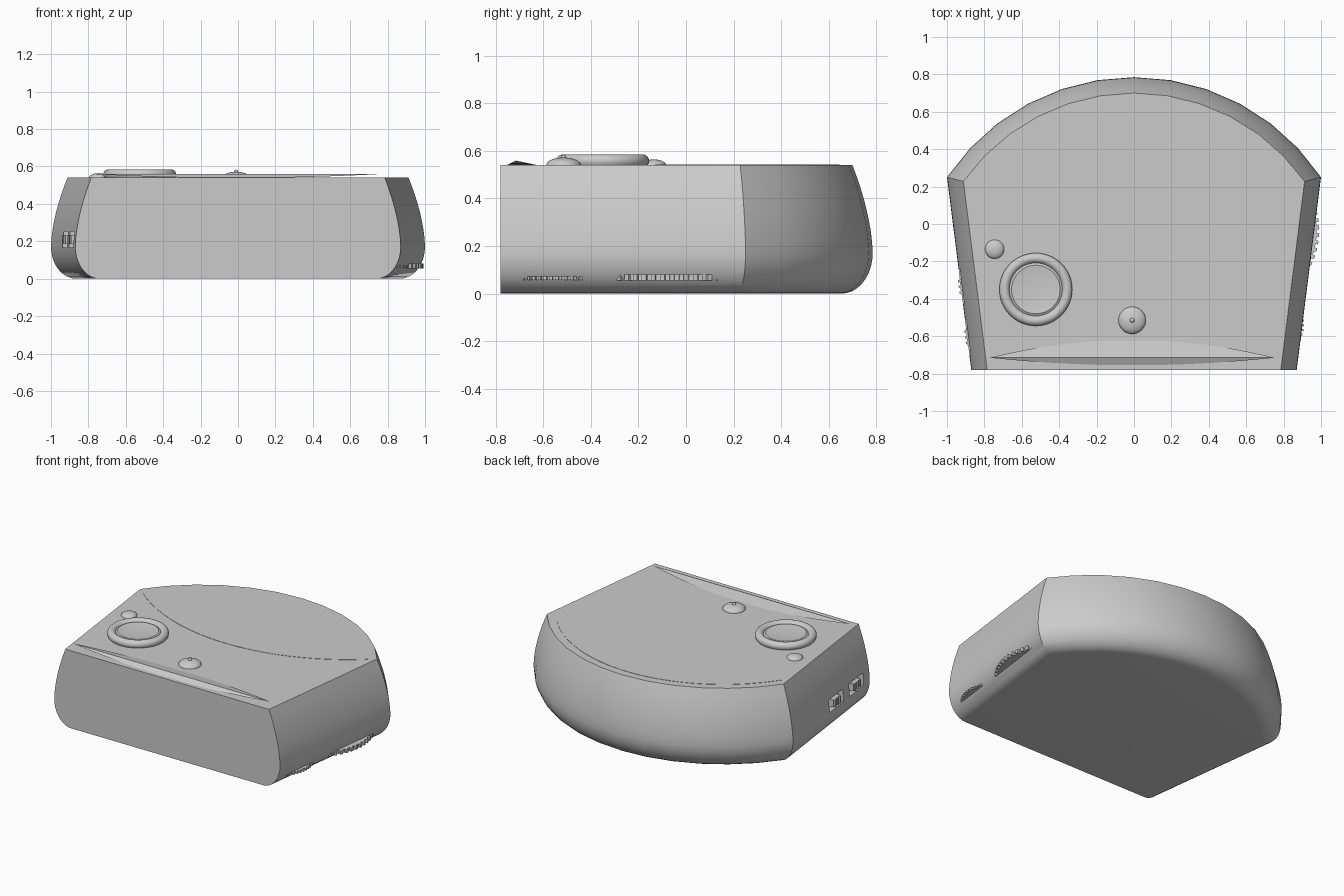
import bpy, bmesh, math
from mathutils import Vector, Matrix

cube = bpy.data.objects.get("Cube")
if cube:
    bpy.data.objects.remove(cube, do_unlink=True)

grey = bpy.data.materials.new("plain grey")
grey.use_nodes = True
COLOR = (0.6, 0.6, 0.6, 1)
grey.diffuse_color = COLOR
grey.node_tree.nodes["Principled BSDF"].inputs["Base Color"].default_value = COLOR

TOP = 0.54
FRONT = -0.78
SLOPE = 0.126       # how much the sides flare towards the back
ARC_Y = -0.417      # centre of the rounded back
ARC_R = 1.202


def finish(name, bm, angle=30):
    bmesh.ops.recalc_face_normals(bm, faces=bm.faces)
    mesh = bpy.data.meshes.new(name)
    bm.to_mesh(mesh)
    bm.free()
    mesh.materials.append(grey)
    obj = bpy.data.objects.new(name, mesh)
    bpy.context.collection.objects.link(obj)
    smooth(obj, angle)
    return obj


def smooth(obj, angle):
    bpy.ops.object.select_all(action='DESELECT')
    obj.select_set(True)
    bpy.context.view_layer.objects.active = obj
    bpy.ops.object.shade_smooth_by_angle(angle=math.radians(angle))


def loft(name, rings, angle=30):
    """Skin a stack of equal closed rings and cap both ends."""
    bm = bmesh.new()
    rows = [[bm.verts.new(p) for p in ring] for ring in rings]
    n = len(rows[0])
    for a, b in zip(rows, rows[1:]):
        for i in range(n):
            j = (i + 1) % n
            bm.faces.new((a[i], a[j], b[j], b[i]))
    bm.faces.new(rows[0])
    bm.faces.new(rows[-1])
    return finish(name, bm, angle)


def lathe(name, x, y, profile, segments=40):
    rings = []
    for r, z in profile:
        rings.append([(x + r * math.cos(k * math.tau / segments),
                       y + r * math.sin(k * math.tau / segments), z)
                      for k in range(segments)])
    return loft(name, rings, 35)


def outline(d, z):
    """Fan-shaped body outline pulled in by d."""
    r = ARC_R - d
    side = 0.87 - d
    a = side + SLOPE * (ARC_Y - FRONT)
    q = 1 + SLOPE ** 2
    u = (-a * SLOPE + math.sqrt((a * SLOPE) ** 2 - q * (a * a - r * r))) / q
    half = math.atan2(a + SLOPE * u, u)
    arc = [half * (1 - k / 6) for k in range(13)]
    back = [(r * math.sin(t), ARC_Y + r * math.cos(t), z) for t in arc]
    return [(side, FRONT, z)] + back + [(-side, FRONT, z)]


# Body: rounded underside, widest low down, leaning in towards the top
rings = []
for k in range(10):
    t = math.pi / 2 * k / 9
    rings.append(outline(0.13 * (1 - math.sin(t)), 0.17 * (1 - math.cos(t))))
for k in range(1, 9):
    t = k / 8
    rings.append(outline(0.085 * t ** 1.7, 0.17 + (TOP - 0.17) * t))
body = loft("body", rings)

# Side frames: local x points outward, local y runs along the side wall
tilt = math.atan(SLOPE)


def side_frame(sign, y, z, inset=0):
    x = 0.87 - inset + SLOPE * (y - FRONT)
    return Matrix.Translation((sign * x, y, z)) @ Matrix.Rotation(-sign * tilt, 4, 'Z')


def side_box(name, sign, y, z, size, shift):
    bm = bmesh.new()
    bmesh.ops.create_cube(bm, size=1)
    bmesh.ops.scale(bm, vec=size, verts=bm.verts)
    bmesh.ops.translate(bm, vec=(sign * shift, 0, 0), verts=bm.verts)
    bm.transform(side_frame(sign, y, z))
    return finish(name, bm)


# Two recessed slots on the right side, each with a ridged slider
for label, y in (("rear", -0.335), ("front", -0.605)):
    cutter = side_box("slot_cutter", -1, y, 0.21, (0.08, 0.19, 0.085), 0)
    mod = body.modifiers.new("slot", 'BOOLEAN')
    mod.operation = 'DIFFERENCE'
    mod.solver = 'EXACT'
    mod.object = cutter
    bpy.context.view_layer.objects.active = body
    bpy.ops.object.modifier_apply(modifier=mod.name)
    bpy.data.objects.remove(cutter, do_unlink=True)
    side_box(label + "_slider", -1, y, 0.21, (0.045, 0.09, 0.05), -0.02)
    for k in (-1, 0, 1):
        side_box(label + "_slider_ridge", -1, y + 0.03 * k, 0.21,
                 (0.014, 0.012, 0.05), 0.004)
smooth(body, 30)


# Toothed thumb wheels poking out of the left side
def thumb_wheel(name, y, z0, z1, radius, reach, teeth):
    bm = bmesh.new()
    pts = []
    for k in range(teeth):
        for frac, r in ((0, radius - 0.014), (0.45, radius - 0.014),
                        (0.5, radius), (0.95, radius)):
            t = math.tau * (k + frac) / teeth
            pts.append((r * math.cos(t), r * math.sin(t), 0))
    face = bm.faces.new([bm.verts.new(p) for p in pts])
    top = bmesh.ops.extrude_face_region(bm, geom=[face])["geom"]
    bmesh.ops.translate(bm, vec=(0, 0, z1 - z0),
                        verts=[v for v in top if isinstance(v, bmesh.types.BMVert)])
    frame = side_frame(1, y, z0, 0.037)
    bm.transform(frame @ Matrix.Translation((reach - radius, 0, 0)))
    finish(name, bm)


thumb_wheel("large_thumb_wheel", -0.08, 0.055, 0.08, 0.40, 0.067, 62)
thumb_wheel("small_thumb_wheel", -0.555, 0.058, 0.071, 0.23, 0.046, 56)

# Lens-shaped display panel lying almost flush on the top
HALF = 0.87


def bow(t, tip, apex):
    """Height of a circular arc over a chord of half length HALF."""
    sag = apex - tip
    r = (HALF ** 2 + sag ** 2) / (2 * abs(sag))
    rise = math.sqrt(r * r - (HALF * t) ** 2) - (r - abs(sag))
    return tip + math.copysign(rise, sag)


steps = [-1 + k / 12 for k in range(25)]
edge = [(HALF * t, bow(t, 0.19, 0.645)) for t in steps]
edge += [(HALF * t, bow(t, 0.19, -0.13)) for t in steps[-2:0:-1]]
loft("display_panel", [[(x, y, z) for x, y in edge] for z in (TOP - 0.01, TOP + 0.002)])

# Raised ridge along the front: straight crest, bowed edges sinking into the top
bm = bmesh.new()
rows = []
for t in steps[1:-1]:
    b = 1 - t * t
    x = -0.01 + 0.76 * t
    rows.append([bm.verts.new(p) for p in ((x, -0.715 - 0.04 * b, 0.559 - 0.02 * b),
                                           (x, -0.715, 0.559),
                                           (x, -0.715 + 0.095 * b, 0.559 - 0.02 * b))])
for a, b in zip(rows, rows[1:]):
    for i in range(3):
        j = (i + 1) % 3
        bm.faces.new((a[i], a[j], b[j], b[i]))
for sign, row in ((-1, rows[0]), (1, rows[-1])):
    tip = bm.verts.new((-0.01 + 0.76 * sign, -0.715, 0.559))
    for i in range(3):
        bm.faces.new((row[i], row[(i + 1) % 3], tip))
finish("front_ridge", bm, 12)

# Round dial with rolled rim and dished centre
rim = [(0.1675 + 0.0275 * math.cos(a), 0.5575 + 0.0275 * math.sin(a))
       for a in [math.radians(-40 + 20 * k) for k in range(11)]]
lathe("dial", -0.525, -0.35, rim + [(0.13, 0.574), (0.115, 0.571), (0.01, 0.571)], 48)


# Domed buttons
def dome(name, x, y, radius, height, base=TOP):
    lathe(name, x, y, [(radius * math.cos(a), base + height * math.sin(a))
                       for a in [math.radians(12 * k) for k in range(8)]], 32)


dome("small_button", -0.745, -0.135, 0.051, 0.024)
dome("front_button", -0.01, -0.515, 0.073, 0.032)
dome("front_button_nub", -0.01, -0.515, 0.012, 0.013, 0.57)
